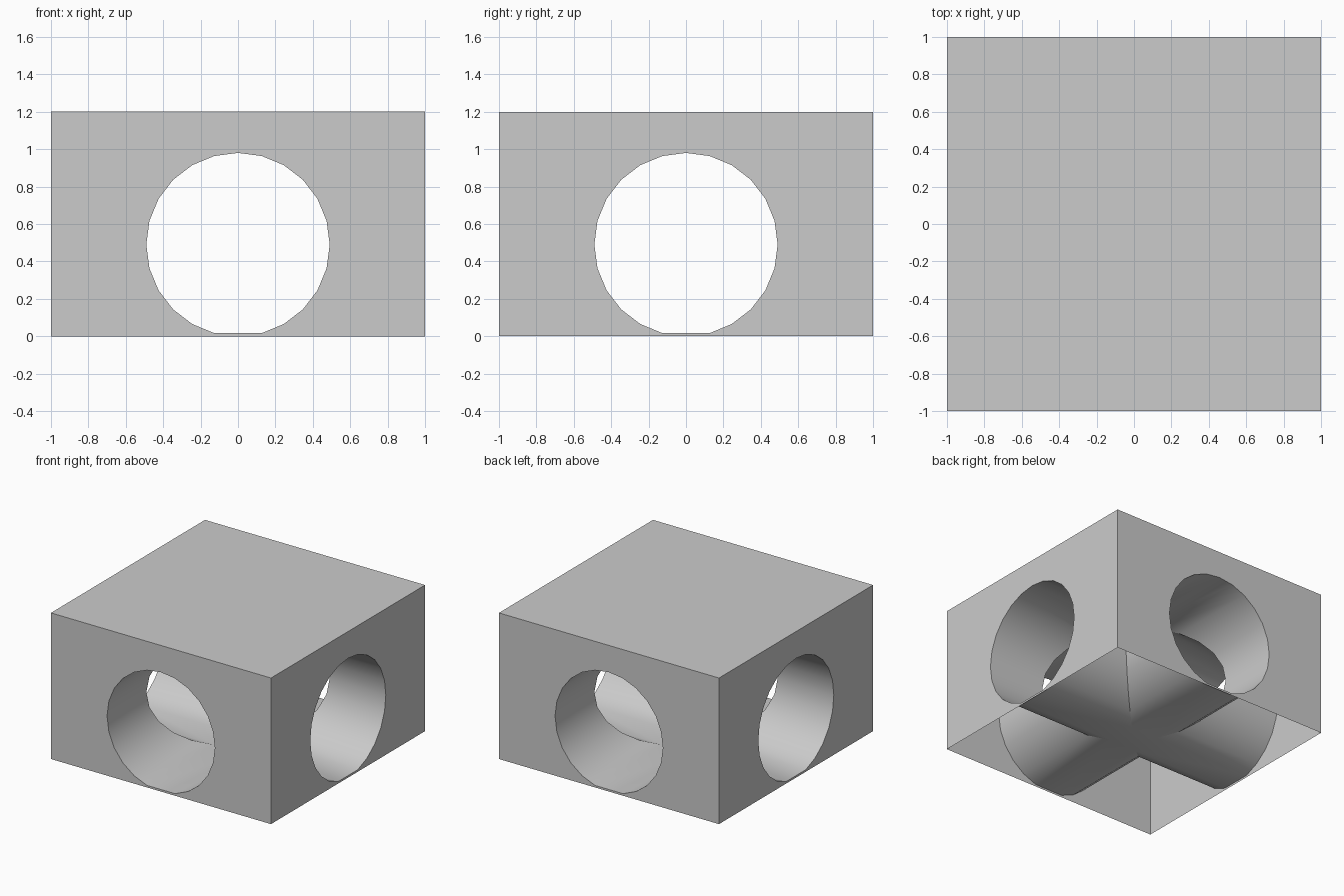
import bpy, bmesh
from math import sin, cos, radians
from mathutils import Matrix, Vector

if "Cube" in bpy.data.objects:
    bpy.data.objects.remove(bpy.data.objects["Cube"])

R, H = 0.49, 1.2

# Tunnel cross-section: 24-sided circle with its lowest corner cut flat
section = [(R * sin(radians(a)), R - R * cos(radians(a))) for a in range(15, 346, 15)]
apex = len(section) // 2

bm = bmesh.new()


def face(points, smooth=False):
    f = bm.faces.new([bm.verts.new(p) for p in points])
    f.smooth = smooth


for k in range(4):
    turn = Matrix.Rotation(radians(90 * k), 3, 'Z')

    def put(x, y, z):
        return turn @ Vector((x, y, z))

    # Tunnel arm, mitred where it meets the crossing tunnel
    for i, (u, z) in enumerate(section):
        v, w = section[(i + 1) % len(section)]
        arm = [put(1, u, z), put(1, v, w), put(abs(v), v, w)]
        if i != apex and i + 1 != apex or abs(u) > 1e-6:
            arm.append(put(abs(u), u, z))
        else:
            arm.append(put(0, 0, z))
        face(arm, True)

    # Outer wall around the round opening, in two halves
    right = section[apex::-1] + [section[-1], (-1, 0), (1, 0), (1, H), (0, H)]
    left = section[apex:] + [(-1, 0), (-1, H), (0, H)]
    for half in (right, left):
        face([put(1, u, z) for u, z in half])

# Floor square at the crossing
c, floor_z = section[0]
face([(-c, -c, floor_z), (c, -c, floor_z), (c, c, floor_z), (-c, c, floor_z)], True)

# Roof; the underside stays open
face([(-1, -1, H), (0, -1, H), (1, -1, H), (1, 0, H),
      (1, 1, H), (0, 1, H), (-1, 1, H), (-1, 0, H)])

bmesh.ops.remove_doubles(bm, verts=bm.verts, dist=1e-4)
bmesh.ops.recalc_face_normals(bm, faces=bm.faces)

# Make sure the roof faces up
roof = max(bm.faces, key=lambda f: f.calc_center_median().z)
if roof.normal.z < 0:
    bmesh.ops.reverse_faces(bm, faces=bm.faces)

mesh = bpy.data.meshes.new("tunnel_crossing_block")
bm.to_mesh(mesh)
bm.free()
block = bpy.data.objects.new("tunnel_crossing_block", mesh)
bpy.context.collection.objects.link(block)

bpy.context.view_layer.objects.active = block
block.select_set(True)
bpy.ops.object.shade_smooth_by_angle(angle=radians(30))
